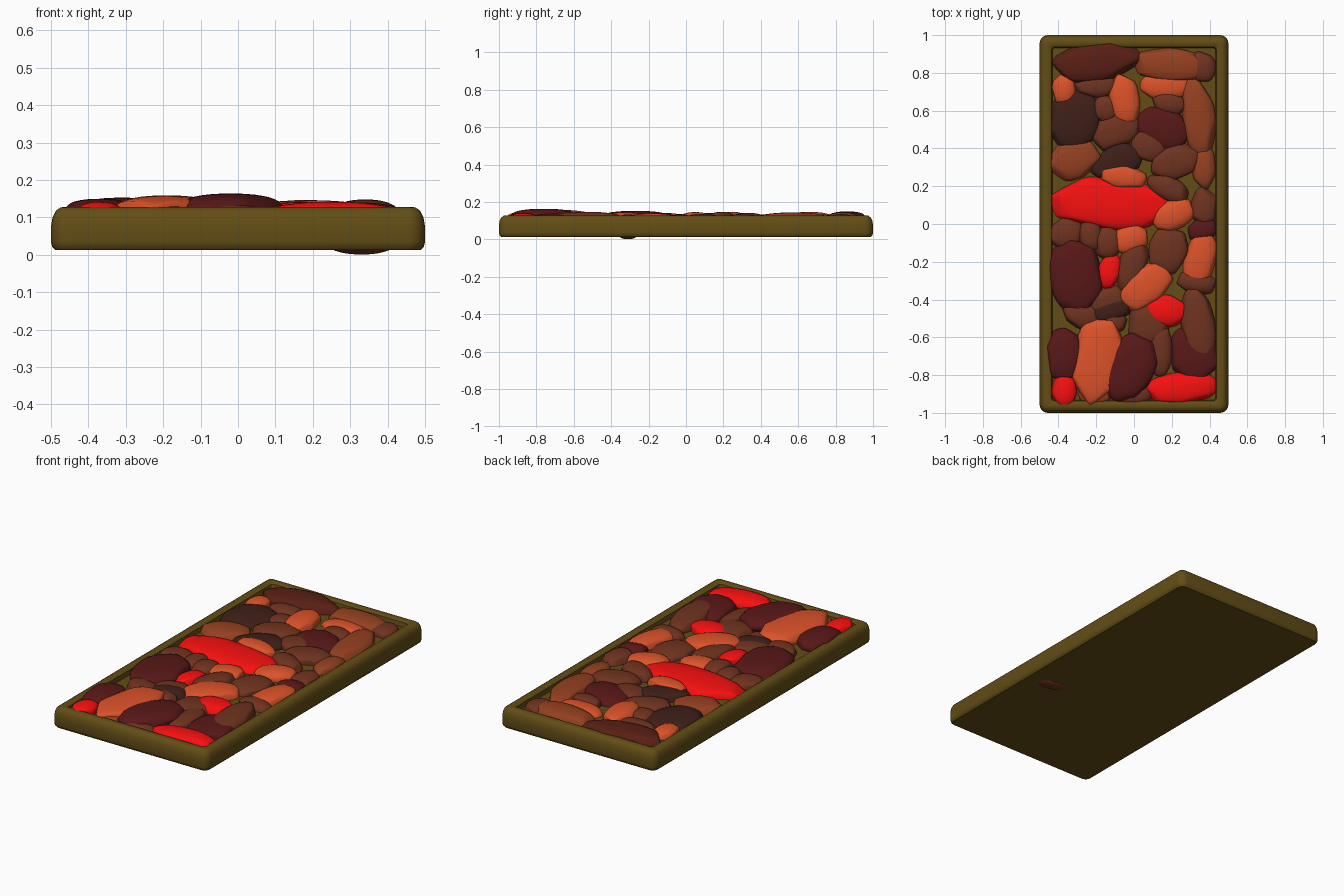
import bpy, bmesh, math, random
from mathutils import Vector, Matrix

random.seed(4)


def material(name, rgb):
    m = bpy.data.materials.new(name)
    m.diffuse_color = (*rgb, 1)
    return m


def finish(name, bm, mat, angle):
    bmesh.ops.recalc_face_normals(bm, faces=bm.faces)
    me = bpy.data.meshes.new(name)
    bm.to_mesh(me)
    bm.free()
    ob = bpy.data.objects.new(name, me)
    bpy.context.collection.objects.link(ob)
    me.materials.append(mat)
    bpy.ops.object.select_all(action='DESELECT')
    ob.select_set(True)
    bpy.context.view_layer.objects.active = ob
    bpy.ops.object.shade_smooth_by_angle(angle=math.radians(angle))
    return ob


# Tray: rounded-rectangle rings stacked along a rim profile of (inset, z)
def tray(mat):
    profile = [(.012, .013), (.003, .022), (0, .035), (0, .075), (.004, .1), (.013, .118),
               (.026, .127), (.04, .128), (.055, .127), (.064, .12), (.068, .095)]
    bm = bmesh.new()
    rings = []
    for inset, z in profile:
        r = max(.045 - inset, .015)
        ring = []
        for k, (sx, sy) in enumerate([(1, 1), (-1, 1), (-1, -1), (1, -1)]):
            cx, cy = sx * (.5 - inset - r), sy * (1 - inset - r)
            for i in range(6):
                a = math.radians(90 * k + 18 * i)
                ring.append(bm.verts.new((cx + r * math.cos(a), cy + r * math.sin(a), z)))
        rings.append(ring)
    for lo, hi in zip(rings, rings[1:]):
        n = len(lo)
        for i in range(n):
            bm.faces.new((lo[i], lo[(i + 1) % n], hi[(i + 1) % n], hi[i]))
    bm.faces.new(rings[0])
    bm.faces.new(rings[-1])
    finish("tray", bm, mat, 40)


# Stone: flattened boxy ball with a few random sides ground flat
def stone(name, x, y, rx, ry, deg, top, mat, half=.045):
    bm = bmesh.new()
    bmesh.ops.create_icosphere(bm, subdivisions=4, radius=1)
    start = random.random() * 6.28
    cuts = []
    for i in range(6):
        a = start + i * 1.047 + random.uniform(-.3, .3)
        cuts.append((Vector((math.cos(a), math.sin(a), random.uniform(0, .3))).normalized(),
                     random.uniform(.84, 1)))
    for v in bm.verts:
        p = v.co.copy()
        p /= sum(abs(c) ** 2.3 for c in p) ** (1 / 2.3)
        for d, lim in cuts:
            over = p.dot(d) - lim
            if over > 0:
                p -= d * over * .85
        v.co = p
    m = (Matrix.Translation((x, y, top - half)) @ Matrix.Rotation(math.radians(deg), 4, 'Z')
         @ Matrix.Diagonal((rx * 1.07, ry * 1.07, half, 1)))
    bmesh.ops.transform(bm, matrix=m, verts=bm.verts)
    finish(name, bm, mat, 50)


tray(material("olive_wood", (.125, .075, .008)))

# Stones by colour: x, y, half width, half length, turn, top height
brown = [(.36, .83, .07, .08, 0, .135), (-.2, .73, .11, .06, 0, .133), (.19, .64, .09, .06, -10, .138),
         (-.15, .61, .07, .07, 0, .134), (-.1, .49, .13, .085, 25, .138), (.08, .42, .1, .09, 0, .133),
         (.22, .33, .13, .09, 15, .142), (.18, .19, .11, .06, -28, .147), (.37, .09, .07, .1, 0, .137),
         (-.36, -.05, .09, .08, 0, .133), (-.23, -.06, .06, .08, 10, .137), (-.14, -.1, .07, .08, 0, .141)]
brown_front = [(.18, -.14, .1, .12, -15, .138), (-.01, -.22, .07, .14, -20, .14), (.33, -.31, .11, .06, -10, .134),
               (-.14, -.41, .1, .08, 20, .134), (-.11, -.52, .07, .06, 0, .136), (.34, -.54, .085, .2, 5, .148),
               (.08, -.53, .11, .11, 0, .135), (-.28, -.48, .1, .07, -20, .136), (.14, -.66, .06, .14, 0, .134),
               (-.02, -.9, .11, .06, 0, .134)]
dark = [(-.32, .55, .13, .15, -15, .14), (-.09, .33, .14, .09, 30, .136), (-.12, -.46, .1, .06, 15, .14)]
sienna = [(.19, .84, .18, .085, -4, .146), (.34, .57, .085, .2, 8, .144), (-.32, .34, .14, .1, 15, .136),
          (.37, .3, .06, .11, 0, .134), (-.2, -.9, .09, .06, 0, .132)]
orange = [(-.37, .71, .06, .08, 0, .139), (-.05, .66, .075, .13, 8, .147), (.17, .73, .13, .07, 0, .134),
          (-.06, .25, .12, .065, -8, .148), (.21, .05, .11, .075, 25, .146), (-.02, -.08, .1, .07, 20, .139),
          (.35, -.18, .08, .15, -10, .139), (.06, -.33, .15, .1, 38, .145), (-.19, -.72, .13, .23, -10, .159)]
maroon = [(.16, .51, .14, .11, -25, .139), (.36, -.03, .08, .06, 15, .135), (-.31, -.27, .13, .19, 8, .153),
          (-.37, -.69, .1, .13, 0, .15), (-.02, -.76, .12, .18, -25, .164), (.32, -.69, .13, .15, 0, .14)]
red = [(-.13, .11, .32, .13, -3, .142), (-.13, -.25, .06, .09, -10, .137), (.17, -.46, .11, .08, 0, .141),
       (.25, -.87, .18, .08, 6, .142), (-.37, -.88, .065, .09, 0, .142)]
umber = [(-.2, .86, .22, .1, 8, .15)]

groups = [("brown", (.16, .033, .014), brown + brown_front), ("dark", (.05, .014, .009), dark),
          ("sienna", (.3, .052, .015), sienna), ("orange", (.72, .085, .022), orange),
          ("maroon", (.1, .009, .009), maroon), ("red", (.95, .005, .005), red),
          ("umber", (.1, .014, .007), umber)]
for colour, rgb, stones in groups:
    mat = material(colour + "_stone", rgb)
    for i, s in enumerate(stones):
        # One thick stone pokes out through the tray's underside
        half = .0665 if colour == "brown" and abs(s[0] - .33) < .001 else .045
        stone(f"{colour}_stone_{i + 1}", *s, mat, half)
